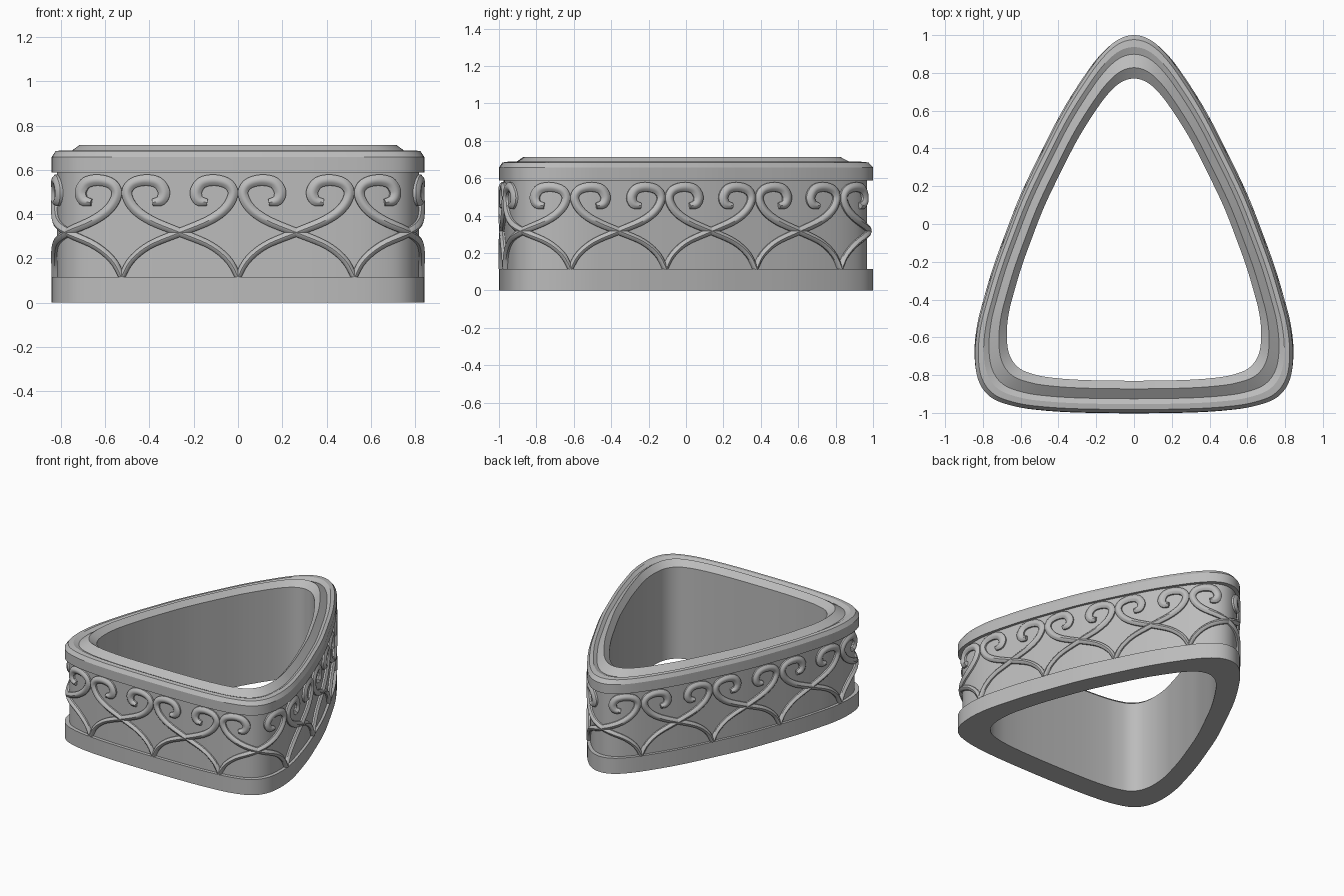
import bpy, bmesh, math
from mathutils import Vector

cube = bpy.data.objects.get("Cube")
if cube:
    bpy.data.objects.remove(cube)

grey = bpy.data.materials.new("plain grey")
grey.use_nodes = True
colour = (0.5, 0.5, 0.5, 1)
grey.diffuse_color = colour
grey.node_tree.nodes["Principled BSDF"].inputs["Base Color"].default_value = colour

CENTRE = Vector((0, -0.15))
BODY = 0.972      # scale of the recessed wall against the rims
HEARTS = 11


def smooth_path(points, steps, closed=False):
    """Catmull-Rom curve through the points."""
    pts = [Vector(p) for p in points]
    n = len(pts)
    pick = (lambda i: pts[i % n]) if closed else (lambda i: pts[max(0, min(n - 1, i))])
    out = []
    for i in range(n if closed else n - 1):
        a, b, c, d = (pick(i + k) for k in (-1, 0, 1, 2))
        for k in range(steps):
            t = k / steps
            out.append(0.5 * (2 * b + (c - a) * t + (2 * a - 5 * b + 4 * c - d) * t * t
                              + (3 * b - a - 3 * c + d) * t ** 3))
    if not closed:
        out.append(pts[-1])
    return out


def bridge(bm, low, high):
    """Closed band of quads between two loops."""
    for j in range(len(low)):
        k = (j + 1) % len(low)
        bm.faces.new((low[j], low[k], high[k], high[j]))


def finish(bm, name, angle):
    bmesh.ops.recalc_face_normals(bm, faces=bm.faces)
    mesh = bpy.data.meshes.new(name)
    bm.to_mesh(mesh)
    bm.free()
    mesh.materials.append(grey)
    obj = bpy.data.objects.new(name, mesh)
    bpy.context.collection.objects.link(obj)
    bpy.ops.object.select_all(action="DESELECT")
    obj.select_set(True)
    bpy.context.view_layer.objects.active = obj
    bpy.ops.object.shade_smooth_by_angle(angle=math.radians(angle))


# Rounded triangle plan: one half, mirrored
half = [(0, -1), (0.3, -0.996), (0.5, -0.984), (0.64, -0.963), (0.757, -0.918), (0.823, -0.83),
        (0.842, -0.7), (0.828, -0.55), (0.79, -0.4), (0.742, -0.24), (0.677, -0.06), (0.595, 0.15),
        (0.49, 0.37), (0.366, 0.61), (0.232, 0.82), (0.145, 0.927), (0.073, 0.982), (0, 1)]
plan = smooth_path(half + [(-x, y) for x, y in half[-2:0:-1]], 6, closed=True)

# Ring body: cross-section as (plan scale, height), swept round the plan
section = [(0.8, 0), (1, 0), (1, 0.115), (BODY, 0.115), (BODY, 0.587), (1, 0.587), (1, 0.657),
           (0.979, 0.684), (0.945, 0.688), (0.912, 0.674), (0.85, 0.712), (0.8, 0.675)]
bm = bmesh.new()
loops = []
for scale, z in section:
    spots = [CENTRE + (p - CENTRE) * scale for p in plan]
    loops.append([bm.verts.new((q.x, q.y, z)) for q in spots])
for i, loop in enumerate(loops):
    bridge(bm, loop, loops[(i + 1) % len(loops)])
finish(bm, "ring_body", 15)

# Wall lookup by distance along the plan
wall = [CENTRE + (p - CENTRE) * BODY for p in plan]
wall.append(wall[0])
lengths = [0]
for a, b in zip(wall, wall[1:]):
    lengths.append(lengths[-1] + (b - a).length)
total = lengths[-1]


def on_wall(distance, z):
    """Point on the wall and the outward direction there."""
    distance %= total
    i = next(k for k in range(len(wall) - 1) if lengths[k + 1] >= distance)
    edge = wall[i + 1] - wall[i]
    p = wall[i] + edge * ((distance - lengths[i]) / edge.length)
    return Vector((p.x, p.y, z)), Vector((edge.y, -edge.x, 0)).normalized()


# Half heart scroll: distance from the cusp, height, half width
scroll = smooth_path([(0, 0.115, 0.014), (0.04, 0.19, 0.016), (0.12, 0.258, 0.017), (0.25, 0.315, 0.019),
                      (0.38, 0.37, 0.021), (0.455, 0.425, 0.022), (0.488, 0.49, 0.023),
                      (0.467, 0.535, 0.024), (0.41, 0.553, 0.025), (0.352, 0.542, 0.026),
                      (0.325, 0.5, 0.027), (0.338, 0.462, 0.024), (0.375, 0.452, 0.016)], 5)
stretch = total / HEARTS / 0.51

# Ridged moulding: (across in half widths, out from the wall)
ridge = [(-1, -0.012), (-1, 0.011), (-0.45, 0.023), (0, 0.026), (0.45, 0.023), (1, 0.011), (1, -0.012)]
bm = bmesh.new()
for heart in range(HEARTS):
    for side in (-1, 1):
        frames = [on_wall(heart * total / HEARTS + side * u * stretch, z) for u, z, w in scroll]
        last = len(frames) - 1
        rings = []
        for i, (spot, out) in enumerate(frames):
            along = frames[min(i + 1, last)][0] - frames[max(i - 1, 0)][0]
            across = out.cross(along).normalized() * scroll[i].z
            rings.append([bm.verts.new(spot + across * a + out * h) for a, h in ridge])
        for low, high in zip(rings, rings[1:]):
            bridge(bm, low, high)
        bm.faces.new(rings[0])
        bm.faces.new(rings[-1])
finish(bm, "heart_scrolls", 35)
